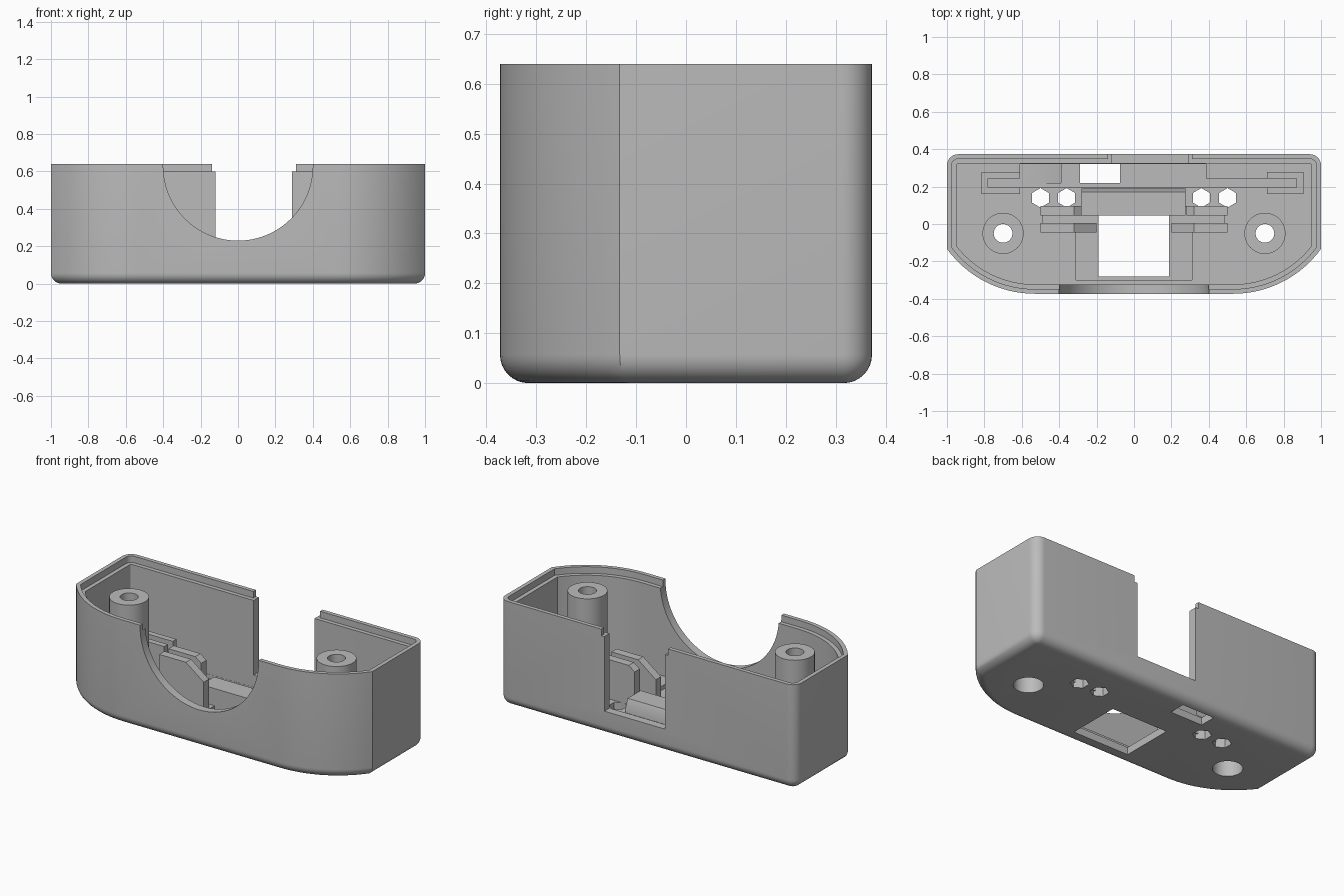
import bpy, bmesh
from math import sin, cos, pi, asin

if "Cube" in bpy.data.objects:
    bpy.data.objects.remove(bpy.data.objects["Cube"])

grey = bpy.data.materials.new("plain_grey")
grey.use_nodes = True
grey.diffuse_color = (0.5, 0.5, 0.5, 1)
grey.node_tree.nodes["Principled BSDF"].inputs["Base Color"].default_value = (0.5, 0.5, 0.5, 1)

HEIGHT, FLOOR, GROOVE = 0.64, 0.07, 0.045
BACK, WALL, LIP, FILLET = 0.373, 0.05, 0.025, 0.057


def loft(name, rings):
    """Closed solid through a list of equally long point rings."""
    bm = bmesh.new()
    loops = [[bm.verts.new(p) for p in ring] for ring in rings]
    n = len(loops[0])
    for a, b in zip(loops, loops[1:]):
        for i in range(n):
            j = (i + 1) % n
            bm.faces.new((a[i], a[j], b[j], b[i]))
    bm.faces.new(loops[0][::-1])
    bm.faces.new(loops[-1])
    bmesh.ops.recalc_face_normals(bm, faces=bm.faces)
    mesh = bpy.data.meshes.new(name)
    bm.to_mesh(mesh)
    bm.free()
    mesh.materials.append(grey)
    ob = bpy.data.objects.new(name, mesh)
    bpy.context.collection.objects.link(ob)
    return ob


def prism_y(name, profile, y0, y1):
    return loft(name, [[(x, y, z) for x, z in profile] for y in (y0, y1)])


def prism_x(name, profile, x0, x1):
    return loft(name, [[(x, y, z) for y, z in profile] for x in (x0, x1)])


def box(name, x0, x1, y0, y1, z0, z1):
    return prism_y(name, [(x0, z0), (x1, z0), (x1, z1), (x0, z1)], y0, y1)


def cylinder(name, x, y, r, z0, z1, n=48):
    ring = [(x + r * sin(2 * pi * i / n), y + r * cos(2 * pi * i / n)) for i in range(n)]
    return loft(name, [[(u, v, z) for u, v in ring] for z in (z0, z1)])


def cut(ob, *cutters):
    bpy.context.view_layer.objects.active = ob
    for c in cutters:
        mod = ob.modifiers.new("cut", "BOOLEAN")
        mod.operation, mod.solver, mod.object = "DIFFERENCE", "EXACT", c
        bpy.ops.object.modifier_apply(modifier=mod.name)
        bpy.data.objects.remove(c)


def outline(d, z):
    """Right half of the case outline inset by d, then mirrored."""
    w, b = 1 - d, BACK - d
    cx, radius = 0.53, 0.58 - d
    cy = -BACK + 0.58
    end = asin((w - cx) / radius)
    half = [(cx + radius * sin(end * i / 16), cy - radius * cos(end * i / 16)) for i in range(17)]
    r = max(0.06 - d, 0.002)
    half += [(w - r + r * cos(pi * i / 16), b - r + r * sin(pi * i / 16)) for i in range(9)]
    return [(x, y, z) for x, y in half] + [(-x, y, z) for x, y in reversed(half)]


# Case shell with rounded base and stepped rim
steps = [(FILLET * (1 - sin(pi * i / 16)), FILLET * (1 - cos(pi * i / 16))) for i in range(9)]
steps += [(0, HEIGHT), (LIP, HEIGHT), (LIP, 0.6), (WALL, 0.6), (WALL, FLOOR)]
case = loft("case_shell", [outline(d, z) for d, z in steps])


def sensor_groove():
    return box("groove", -0.49, 0.48, 0.005, 0.045, GROOVE, 1)


def board_groove():
    return box("groove", -0.78, 0.87, 0.195, 0.243, GROOVE, 1)


# Front arch, rear cable slot, floor openings and recesses
arch = [(0.4 * cos(pi * i / 48), 0.63 - 0.4 * sin(pi * i / 48)) for i in range(49)]
arch += [(-0.4, 0.8), (0.4, 0.8)]
cut(case,
    prism_y("arch", arch, -0.5, -0.3),
    box("slot", -0.12, 0.29, 0.3, 0.5, 0.145, 1),
    box("slot_top", -0.14, 0.31, 0.3, 0.5, 0.6, 1),
    box("lens_recess", -0.31, 0.31, -0.3, 0.09, GROOVE, 0.3),
    box("lens_hole", -0.19, 0.187, -0.28, 0.045, -1, 0.3),
    box("rear_recess", -0.61, 0.385, 0.24, 0.322, GROOVE, 0.12),
    box("plug_hole", -0.29, -0.075, 0.22, 0.32, -1, 0.12),
    prism_y("ramp", [(-0.61, 0.068), (-0.39, 0.02), (-0.39, 0.12), (-0.61, 0.12)], 0.22, 0.32),
    sensor_groove(), board_groove())
for x in (-0.5, -0.36, 0.36, 0.5):
    cut(case, cylinder("hex", x, 0.14, 0.052, -1, 0.3, 6))


def drills(x):
    return (cylinder("bore", x, -0.05, 0.05, -1, 1),
            cylinder("head", x, -0.05, 0.082, -1, 0.3))


parts = [case]
for side, s in (("right", -1), ("left", 1)):
    # Screw boss
    boss = cylinder("screw_boss_" + side, s * 0.7, -0.05, 0.11, 0.05, 0.61)
    cut(case, *drills(s * 0.7))
    cut(boss, *drills(s * 0.7))
    # Grooved sensor holder, its two cheeks sloping to the middle
    front = prism_y("holder_front_" + side, [(s * x, z) for x, z in (
        (0.5, 0.03), (0.2, 0.03), (0.2, 0.22), (0.32, 0.31), (0.5, 0.31))], -0.045, 0.005)
    rear = prism_y("holder_rear_" + side, [(s * x, z) for x, z in (
        (0.5, 0.03), (0.28, 0.03), (0.28, 0.28), (0.32, 0.31), (0.5, 0.31))], 0.045, 0.095)
    parts += [boss, front, rear]

# Grooved board holders near the back
holder_r = box("board_holder_right", -0.815, -0.61, 0.16, 0.278, 0.03, 0.25)
holder_l = box("board_holder_left", 0.71, 0.905, 0.16, 0.278, 0.03, 0.25)
for holder in (holder_r, holder_l):
    cut(holder, board_groove())

# Raised block behind the square opening
block = prism_x("rear_block", [(0.045, 0.03), (0.19, 0.03), (0.19, 0.1), (0.17, 0.15), (0.045, 0.15)],
                -0.28, 0.275)
parts += [holder_r, holder_l, block]

# Smooth curves, keep edges crisp
bpy.ops.object.select_all(action="DESELECT")
for ob in parts:
    ob.select_set(True)
bpy.context.view_layer.objects.active = case
bpy.ops.object.shade_smooth_by_angle(angle=pi / 6)
